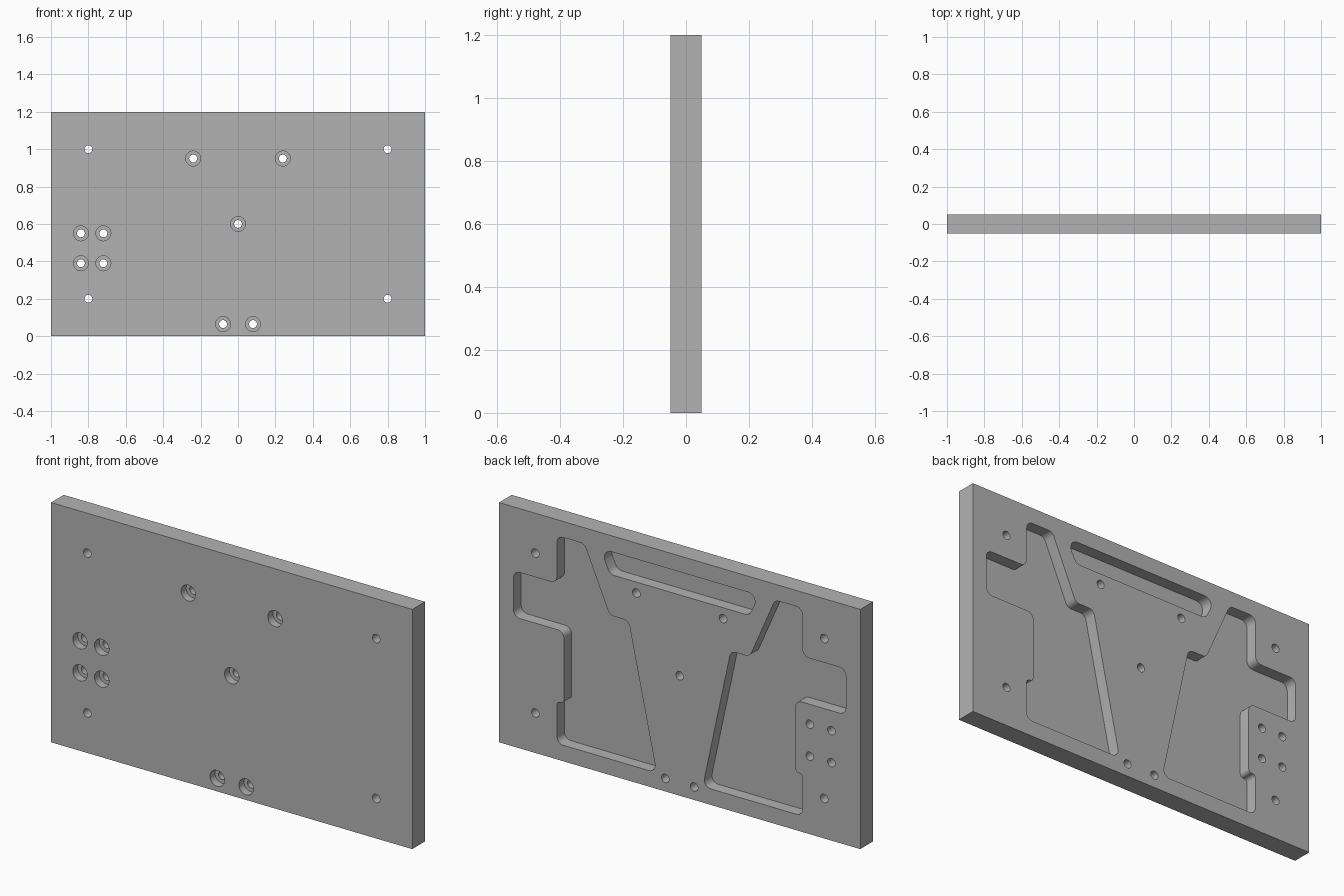
import bpy
import bmesh
from math import cos, sin, pi
from mathutils import Vector

WIDTH, HEIGHT, HALF = 2.0, 1.2, 0.05
POCKET_FLOOR = -0.01      # pockets open on the back
BORE_FLOOR = -0.01        # counterbores open on the front

cube = bpy.data.objects.get("Cube")
if cube:
    bpy.data.objects.remove(cube, do_unlink=True)

grey = bpy.data.materials.new("plate_grey")
grey.use_nodes = True
colour = (0.45, 0.45, 0.45, 1)
grey.diffuse_color = colour
grey.node_tree.nodes["Principled BSDF"].inputs["Base Color"].default_value = colour


def prism(bm, outline, y0, y1):
    """Extrude an x-z outline along y."""
    face = bm.faces.new([bm.verts.new((x, y0, z)) for x, z in outline])
    geom = bmesh.ops.extrude_face_region(bm, geom=[face])["geom"]
    moved = [g for g in geom if isinstance(g, bmesh.types.BMVert)]
    bmesh.ops.translate(bm, verts=moved, vec=(0, y1 - y0, 0))


def circle(x, z, r, n=32):
    return [(x + r * cos(2 * pi * i / n), z + r * sin(2 * pi * i / n)) for i in range(n)]


def rounded(corners, radius, steps=6):
    """Fillet every corner with a true arc, limited by the edge lengths."""
    pts = [Vector(c) for c in corners]
    out = []
    for i, p in enumerate(pts):
        to_prev = pts[i - 1] - p
        to_next = pts[(i + 1) % len(pts)] - p
        half = to_prev.angle(to_next) / 2
        limit = 0.48 * min(to_prev.length, to_next.length)
        tangent = min(radius * cos(half) / sin(half), limit)
        r = tangent * sin(half) / cos(half)
        a, b = to_prev.normalized(), to_next.normalized()
        centre = p + (a + b).normalized() * (r / sin(half))
        start, end = p + a * tangent - centre, p + b * tangent - centre
        for k in range(steps + 1):
            t = k / steps
            sweep = pi - 2 * half
            arc = (start * sin((1 - t) * sweep) + end * sin(t * sweep)) / sin(sweep)
            out.append(tuple(centre + arc))
    return out


def make_object(name, outlines, y0, y1):
    bm = bmesh.new()
    for outline in outlines:
        prism(bm, outline, y0, y1)
    bmesh.ops.recalc_face_normals(bm, faces=bm.faces[:])
    mesh = bpy.data.meshes.new(name)
    bm.to_mesh(mesh)
    bm.free()
    mesh.materials.append(grey)
    obj = bpy.data.objects.new(name, mesh)
    bpy.context.collection.objects.link(obj)
    return obj


def mirrored(outline):
    return [(-x, z) for x, z in outline]


# Plate
w = WIDTH / 2
plate = make_object("plate", [[(-w, 0), (w, 0), (w, HEIGHT), (-w, HEIGHT)]], -HALF, HALF)

# Pair of stepped side pockets and the top slot
side_pocket = rounded([
    (0.68, 1.12), (0.528, 1.12), (0.388, 0.80), (0.283, 0.80),
    (0.128, 0.08), (0.68, 0.08), (0.68, 0.29), (0.64, 0.29),
    (0.64, 0.65), (0.92, 0.65), (0.92, 0.88), (0.68, 0.88)], 0.035)
top_slot = rounded([(0.44, 1.12), (0.385, 1.005), (-0.385, 1.005), (-0.44, 1.12)], 0.04)

# Hole positions
corner_holes = [(x, z) for x in (-0.8, 0.8) for z in (0.2, 1.0)]
bored_holes = [(x, z) for x in (-0.84, -0.72) for z in (0.39, 0.55)]
bored_holes += [(s * x, z) for s in (-1, 1) for x, z in ((0.24, 0.95), (0.08, 0.065))]
bored_holes.append((0, 0.6))

cutters = [
    make_object("pocket_cutter", [side_pocket, mirrored(side_pocket), top_slot],
                POCKET_FLOOR, HALF + 0.05),
    make_object("counterbore_cutter", [circle(x, z, 0.04) for x, z in bored_holes],
                -HALF - 0.05, BORE_FLOOR),
    make_object("hole_cutter", [circle(x, z, 0.021) for x, z in corner_holes + bored_holes],
                -HALF - 0.1, HALF + 0.1),
]

# Cut the plate, then discard the cutters
bpy.ops.object.select_all(action='DESELECT')
bpy.context.view_layer.objects.active = plate
plate.select_set(True)
for cutter in cutters:
    cutter.hide_render = True
    mod = plate.modifiers.new(cutter.name, 'BOOLEAN')
    mod.operation, mod.solver, mod.object = 'DIFFERENCE', 'EXACT', cutter
    bpy.ops.object.modifier_apply(modifier=mod.name)
    bpy.data.objects.remove(cutter, do_unlink=True)

bpy.ops.object.shade_smooth_by_angle(angle=pi / 6)
